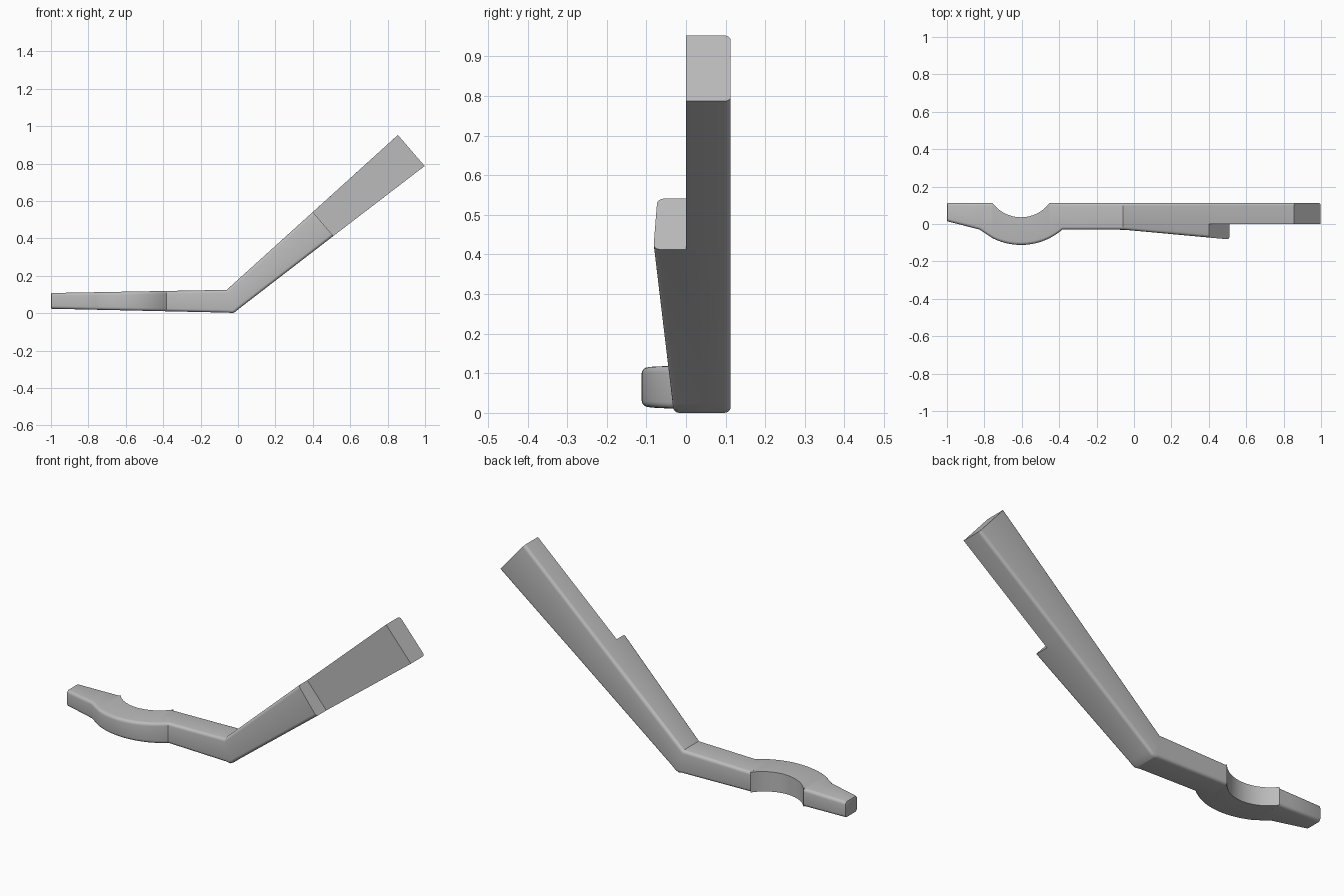
import bpy, bmesh, math
from mathutils import Vector

if "Cube" in bpy.data.objects:
    bpy.data.objects.remove(bpy.data.objects["Cube"], do_unlink=True)

BACK = 0.113          # rear plane of the bar
ROUND = 0.016         # rounding of the long edges
CX, CY = -0.604, 0.226  # shared centre of the finger saddle
R_OUT, R_IN = 0.338, 0.19


def mix(a, b, t):
    return a + (b - a) * t


def front_y(x):
    """Front surface of the lower bar: tapered tip, bulge, straight, flare."""
    if x > -0.06:
        return -0.03 - 0.092 * (x + 0.06)
    y = mix(0.015, -0.03, min((x + 1) / 0.18, 1))
    if abs(x - CX) < R_OUT:
        y = min(y, CY - math.sqrt(R_OUT ** 2 - (x - CX) ** 2))
    return y


def back_y(x):
    """Rear surface with the round recess."""
    if abs(x - CX) < R_IN:
        return min(BACK, CY - math.sqrt(R_IN ** 2 - (x - CX) ** 2))
    return BACK


def section(bottom, top, front=None, r_front=ROUND, r_back=ROUND):
    """Rounded rectangle spanning bottom to top, as a ring of points."""
    bottom, top = Vector(bottom), Vector(top)
    height = (top - bottom).length
    ring = []
    corners = ((0, 0, 180), (1, 0, 270), (1, 1, 0), (0, 1, 90))
    for side, up, start in corners:
        r = max(r_back if side else r_front, 0.0002)
        for k in range(5):
            a = math.radians(start + k * 22.5)
            h = mix(r, height - r, up) + r * math.sin(a)
            p = bottom.lerp(top, h / height)
            if side:
                edge = back_y(p.x) - r
            else:
                edge = (front_y(p.x) if front is None else front) + r
            ring.append(Vector((p.x, edge + r * math.cos(a), p.y)))
    return ring


def flat_section(x, r_back=ROUND):
    t = (x + 1) / 0.95
    return section((x, mix(0.024, 0.003, t)), (x, mix(0.108, 0.125, t)), r_back=r_back)


# Lower bar: tip, saddle and straight length
half_in = math.sqrt(R_IN ** 2 - (CY - BACK) ** 2)
half_out = math.sqrt(R_OUT ** 2 - (CY + 0.03) ** 2)
rings = [flat_section(-1), flat_section(CX - half_out)]
rings.append(flat_section(CX - half_in))
for i in range(25):
    a = -math.pi / 2 * (1 - i / 12)
    rings.append(flat_section(CX + half_in * math.sin(a), r_back=0))
rings.append(flat_section(CX + half_in))
rings += [flat_section(mix(CX + half_in, CX + half_out, k / 4)) for k in range(1, 5)]

# Bend: crisp on top, rounded underneath
for low in ((-0.05, 0.003), (-0.03, 0), (-0.013, 0.008), (0.004, 0.023)):
    rings.append(section(low, (-0.06, 0.125)))

# Raised arm: thick flared length, step, then slim length
step = ((0.51, 0.413), (0.4, 0.541))
rings.append(section(*step))
rings.append(section(*step, front=0, r_front=0))
rings.append(section((0.998, 0.787), (0.855, 0.953), front=0, r_front=0))

# Skin the sections into one closed solid
bm = bmesh.new()
loops = [[bm.verts.new(p) for p in ring] for ring in rings]
for a, b in zip(loops, loops[1:]):
    for i in range(len(a)):
        j = (i + 1) % len(a)
        bm.faces.new((a[i], a[j], b[j], b[i]))
tip = bm.faces.new(loops[0])
bm.faces.new(loops[-1])
bmesh.ops.bevel(bm, geom=list(tip.edges), offset=0.006, segments=2,
                profile=0.5, affect='EDGES', clamp_overlap=True)
bmesh.ops.remove_doubles(bm, verts=bm.verts, dist=0.0005)
bmesh.ops.recalc_face_normals(bm, faces=bm.faces)
mesh = bpy.data.meshes.new("bent_lever")
bm.to_mesh(mesh)
bm.free()

lever = bpy.data.objects.new("bent_lever", mesh)
bpy.context.collection.objects.link(lever)

grey = bpy.data.materials.new("plain_grey")
grey.use_nodes = True
colour = (0.5, 0.5, 0.5, 1)
grey.diffuse_color = colour
grey.node_tree.nodes["Principled BSDF"].inputs["Base Color"].default_value = colour
mesh.materials.append(grey)

bpy.context.view_layer.objects.active = lever
lever.select_set(True)
bpy.ops.object.shade_smooth_by_angle(angle=math.radians(32))
